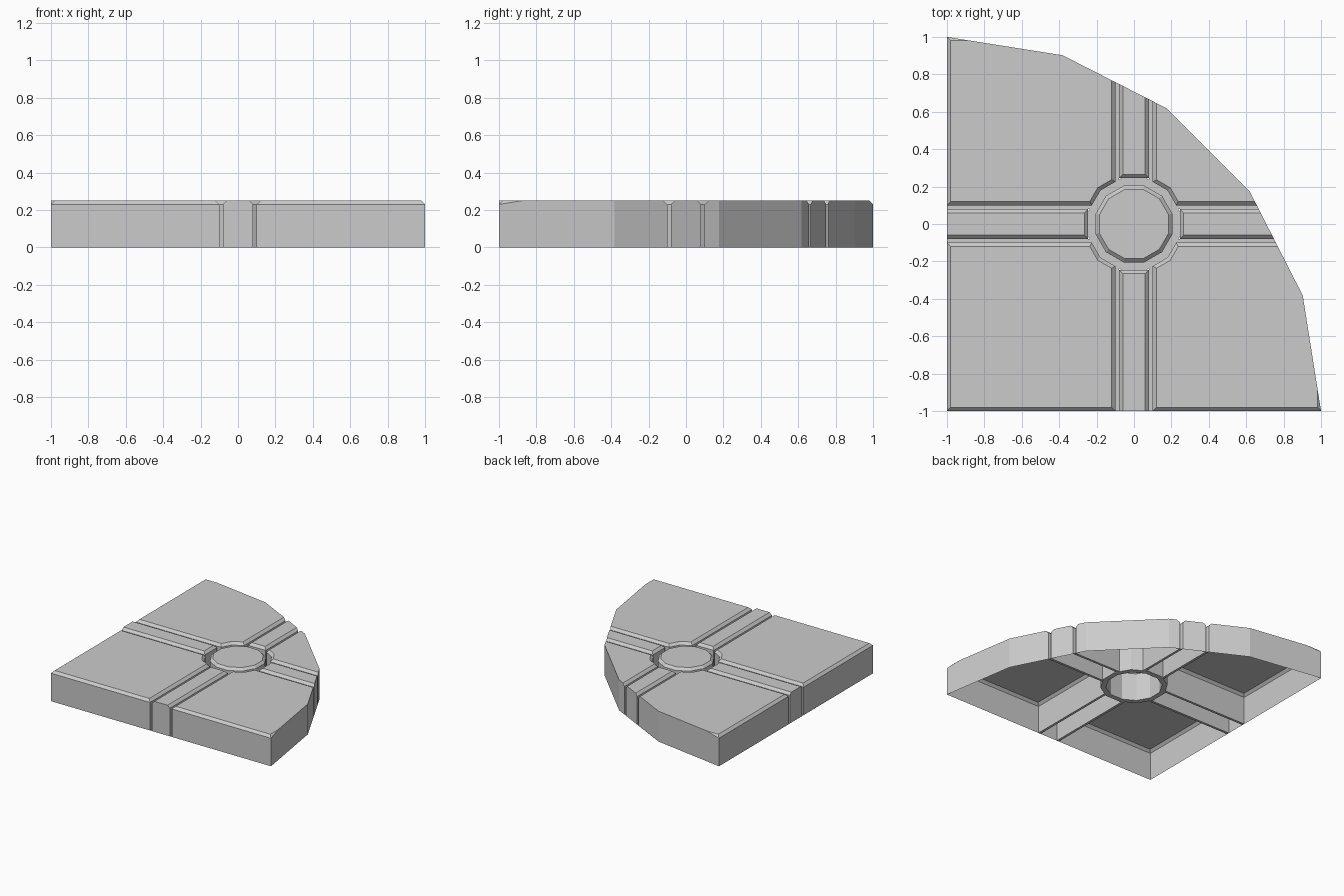
import bpy, bmesh, math
from mathutils import Vector, Matrix

if "Cube" in bpy.data.objects:
    bpy.data.objects.remove(bpy.data.objects["Cube"])

H, BEV = 0.25, 0.02          # tile height, bevel size
GAP_IN, GAP_OUT = 0.08, 0.10  # groove sides along the arms
DISC, NOTCH = 0.205, 0.245    # flat-to-centre distances of the round groove


def inset(loop, amounts):
    """Move each edge of a CCW loop inward by its own amount."""
    n, out = len(loop), []
    pts = [Vector(p) for p in loop]
    for i in range(n):
        d0 = (pts[i] - pts[i - 1]).normalized()
        d1 = (pts[(i + 1) % n] - pts[i]).normalized()
        n0, n1 = Vector((-d0.y, d0.x)), Vector((-d1.y, d1.x))
        a, b = amounts[i - 1], amounts[i]
        det = n0.x * n1.y - n0.y * n1.x
        out.append(pts[i] + Vector(((a * n1.y - b * n0.y) / det,
                                    (b * n0.x - a * n1.x) / det)))
    return out


def dodecagon(apothem):
    r = apothem / math.cos(math.radians(15))
    return [(r * math.cos(math.radians(15 + 30 * k)),
             r * math.sin(math.radians(15 + 30 * k))) for k in range(12)]


def cut_to_arc(bm, fill):
    """Trim to a five-sided quarter circle centred on the front left corner."""
    for k in range(5):
        a = math.radians(9 + 18 * k)
        no = Vector((math.cos(a), math.sin(a), 0))
        co = Vector((-1, -1, 0)) + no * 2 * math.cos(math.radians(9))
        bmesh.ops.bisect_plane(bm, geom=bm.verts[:] + bm.edges[:] + bm.faces[:],
                               dist=1e-5, plane_co=co, plane_no=no, clear_outer=True)
        if fill:
            edges = [e for e in bm.edges if e.is_boundary]
            if edges:
                bmesh.ops.holes_fill(bm, edges=edges, sides=0)


def finish(bm, name):
    me = bpy.data.meshes.new(name)
    bm.to_mesh(me)
    bm.free()
    bpy.context.collection.objects.link(bpy.data.objects.new(name, me))


def block(name, loop, amounts, turn=0):
    """Bevel-topped block, trimmed to the arc, with an open underside."""
    bm = bmesh.new()
    n = len(loop)
    rings = [[bm.verts.new((p[0], p[1], z)) for p in pts] for pts, z in
             ((loop, 0), (loop, H - BEV), (inset(loop, amounts), H))]
    bm.faces.new(rings[0][::-1])
    bm.faces.new(rings[2])
    for lo, hi in zip(rings, rings[1:]):
        for i in range(n):
            j = (i + 1) % n
            bm.faces.new((lo[i], lo[j], hi[j], hi[i]))
    bm.transform(Matrix.Rotation(turn * math.pi / 2, 4, 'Z'))
    cut_to_arc(bm, True)
    bmesh.ops.recalc_face_normals(bm, faces=bm.faces[:])
    under = [f for f in bm.faces if all(abs(v.co.z) < 1e-4 for v in f.verts)]
    bmesh.ops.delete(bm, geom=under, context='FACES')
    finish(bm, name)


# corner panels and the raised arms between them
diag = NOTCH / math.cos(math.radians(15)) * math.sqrt(0.5)
side = NOTCH - (GAP_OUT - NOTCH * math.tan(math.radians(15))) * math.tan(math.radians(30))
panel = [(1, GAP_OUT), (1, 1), (GAP_OUT, 1), (GAP_OUT, side), (diag, diag), (side, GAP_OUT)]
arm = [(NOTCH, -GAP_IN), (1, -GAP_IN), (1, GAP_IN), (NOTCH, GAP_IN)]
for k in range(4):
    block(f"corner_panel_{k}", panel, [BEV] * 6, k)
    block(f"arm_{k}", arm, [BEV, 0, BEV, BEV], k)

# centre disc
block("centre_disc", dodecagon(DISC), [BEV] * 12)

# groove floor: ring around the disc and strips beside each arm
bm = bmesh.new()
inner, outer = ([bm.verts.new((x, y, 0)) for x, y in dodecagon(r)] for r in (DISC, NOTCH))
for i in range(12):
    j = (i + 1) % 12
    bm.faces.new((inner[i], outer[i], outer[j], inner[j]))
for k in range(4):
    rot = Matrix.Rotation(k * math.pi / 2, 4, 'Z')
    for y0, y1 in ((GAP_IN, GAP_OUT), (-GAP_OUT, -GAP_IN)):
        xa, xb = (side + 0.011, side) if y0 > 0 else (side, side + 0.011)
        bm.faces.new([bm.verts.new(rot @ Vector((x, y, 0)))
                      for x, y in ((xa, y0), (1, y0), (1, y1), (xb, y1))])
cut_to_arc(bm, False)
finish(bm, "groove_floor")
